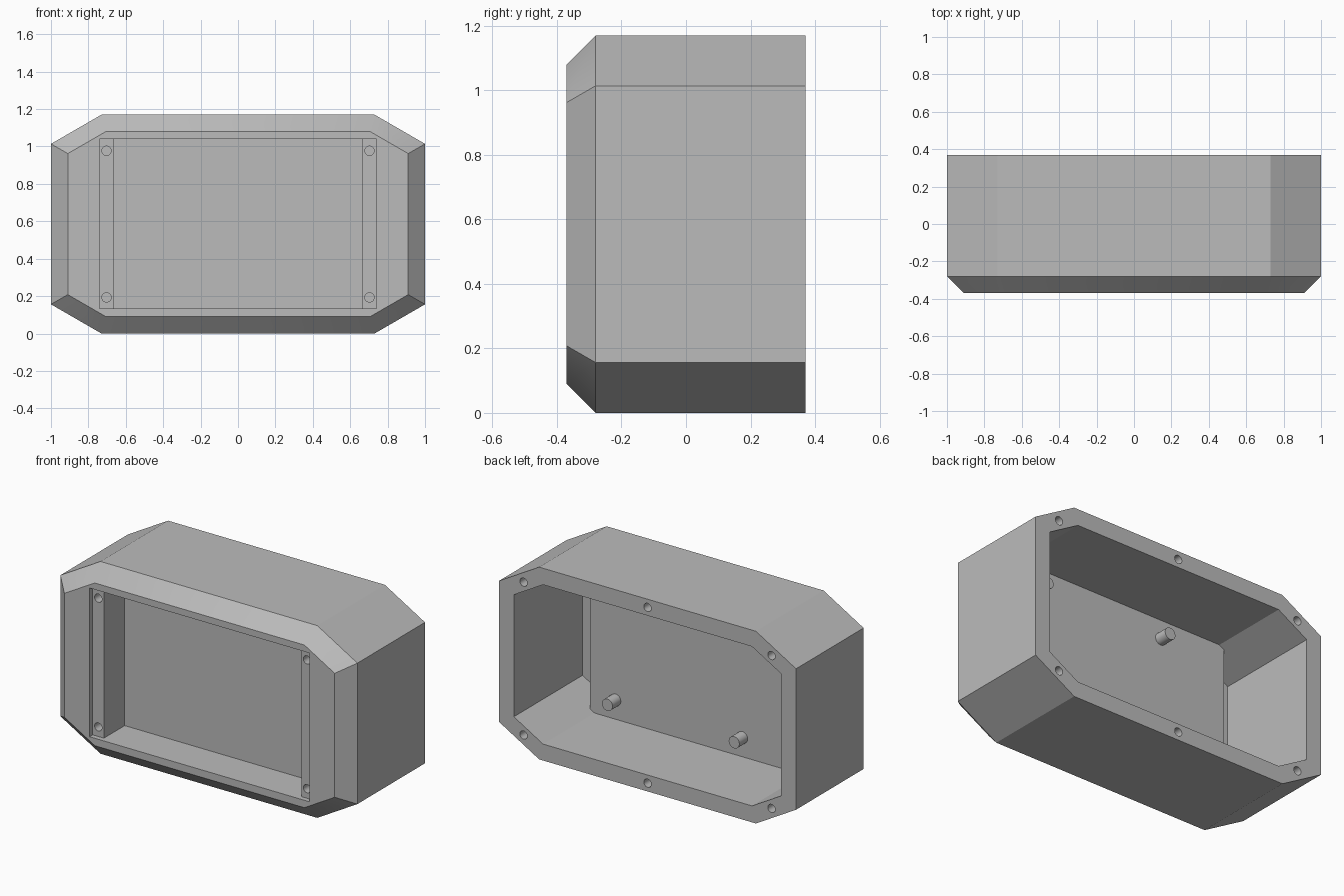
import bpy
import bmesh
import math
from mathutils import Matrix

if "Cube" in bpy.data.objects:
    bpy.data.objects.remove(bpy.data.objects["Cube"], do_unlink=True)

MID = 0.585          # height of the case centre
FRONT, BACK = -0.37, 0.37

grey = bpy.data.materials.new("plain_grey")
grey.use_nodes = True
colour = (0.5, 0.5, 0.5, 1)
grey.diffuse_color = colour
grey.node_tree.nodes["Principled BSDF"].inputs["Base Color"].default_value = colour


def make(name, bm):
    bmesh.ops.recalc_face_normals(bm, faces=bm.faces)
    mesh = bpy.data.meshes.new(name)
    bm.to_mesh(mesh)
    bm.free()
    mesh.materials.append(grey)
    obj = bpy.data.objects.new(name, mesh)
    bpy.context.collection.objects.link(obj)
    return obj


def octagon(inset):
    """Long octagon with 30 degree corners, moved inward by inset."""
    side_x, top_x = 1 - inset, 0.73 - inset * math.tan(math.radians(15))
    top_z = MID - inset
    side_z = 0.429 - inset * math.tan(math.radians(30))
    quarter = [(side_x, side_z), (top_x, top_z)]
    half = quarter + [(-x, z) for x, z in reversed(quarter)]
    return half + [(-x, -z) for x, z in half]


def loft(name, sections):
    """Solid through octagons given as (y, inset)."""
    bm = bmesh.new()
    rings = [[bm.verts.new((x, y, z + MID)) for x, z in octagon(d)] for y, d in sections]
    for a, b in zip(rings, rings[1:]):
        for i in range(8):
            j = (i + 1) % 8
            bm.faces.new((a[i], a[j], b[j], b[i]))
    bm.faces.new(rings[0])
    bm.faces.new(rings[-1])
    return make(name, bm)


def box(name, half_x, y0, y1, z0, z1):
    bm = bmesh.new()
    bmesh.ops.create_cube(bm, size=1)
    bmesh.ops.scale(bm, vec=(2 * half_x, y1 - y0, z1 - z0), verts=bm.verts)
    bmesh.ops.translate(bm, vec=(0, (y0 + y1) / 2, (z0 + z1) / 2), verts=bm.verts)
    return make(name, bm)


def rods(name, points, y0, y1, radius):
    """Round rods along y at the given (x, z) points."""
    bm = bmesh.new()
    for x, z in points:
        place = Matrix.Translation((x, (y0 + y1) / 2, z)) @ Matrix.Rotation(math.pi / 2, 4, "X")
        bmesh.ops.create_cone(bm, cap_ends=True, segments=24, radius1=radius,
                              radius2=radius, depth=y1 - y0, matrix=place)
    return make(name, bm)


def smooth(obj):
    bpy.ops.object.select_all(action="DESELECT")
    obj.select_set(True)
    bpy.context.view_layer.objects.active = obj
    bpy.ops.object.shade_smooth_by_angle(angle=math.radians(25))


def combine(target, tool, operation):
    tool.hide_render = True
    mod = target.modifiers.new(operation.lower(), "BOOLEAN")
    mod.operation, mod.solver, mod.object = operation, "EXACT", tool
    bpy.context.view_layer.objects.active = target
    bpy.ops.object.modifier_apply(modifier=mod.name)
    bpy.data.objects.remove(tool, do_unlink=True)


# Outer shell with a bevelled front, hollowed from the back
case = loft("case", [(FRONT, 0.09), (-0.28, 0), (BACK, 0)])
combine(case, loft("cavity", [(-0.29, 0.1), (0.5, 0.1)]), "DIFFERENCE")

# Block behind the front opening, carrying the mounting wall
combine(case, box("pocket_block", 0.735, -0.31, -0.125, 0.07, 1.10), "UNION")

# Shallow front recess, then the deep pocket between its two ledges
combine(case, box("recess", 0.74, -0.5, -0.34, 0.135, 1.04), "DIFFERENCE")
combine(case, box("pocket", 0.665, -0.5, -0.14, 0.135, 1.04), "DIFFERENCE")

# Screw holes in the front ledges
ledge_holes = [(sx * 0.703, MID + sz * 0.392) for sx in (-1, 1) for sz in (-1, 1)]
combine(case, rods("ledge_holes", ledge_holes, -0.4, -0.2, 0.025), "DIFFERENCE")

# Screw holes in the back rim
rim_holes = [(sx * 0.835, MID + sz * 0.465) for sx in (-1, 1) for sz in (-1, 1)]
rim_holes += [(0, MID + sz * 0.535) for sz in (-1, 1)]
combine(case, rods("rim_holes", rim_holes, 0.25, 0.45, 0.025), "DIFFERENCE")
smooth(case)

# Standoff pegs on the back of the mounting wall
pegs = [(0.135 + sx * 0.427, MID + sz * 0.367) for sx in (-1, 1) for sz in (-1, 1)]
smooth(rods("standoff_pegs", pegs, -0.13, -0.045, 0.036))
